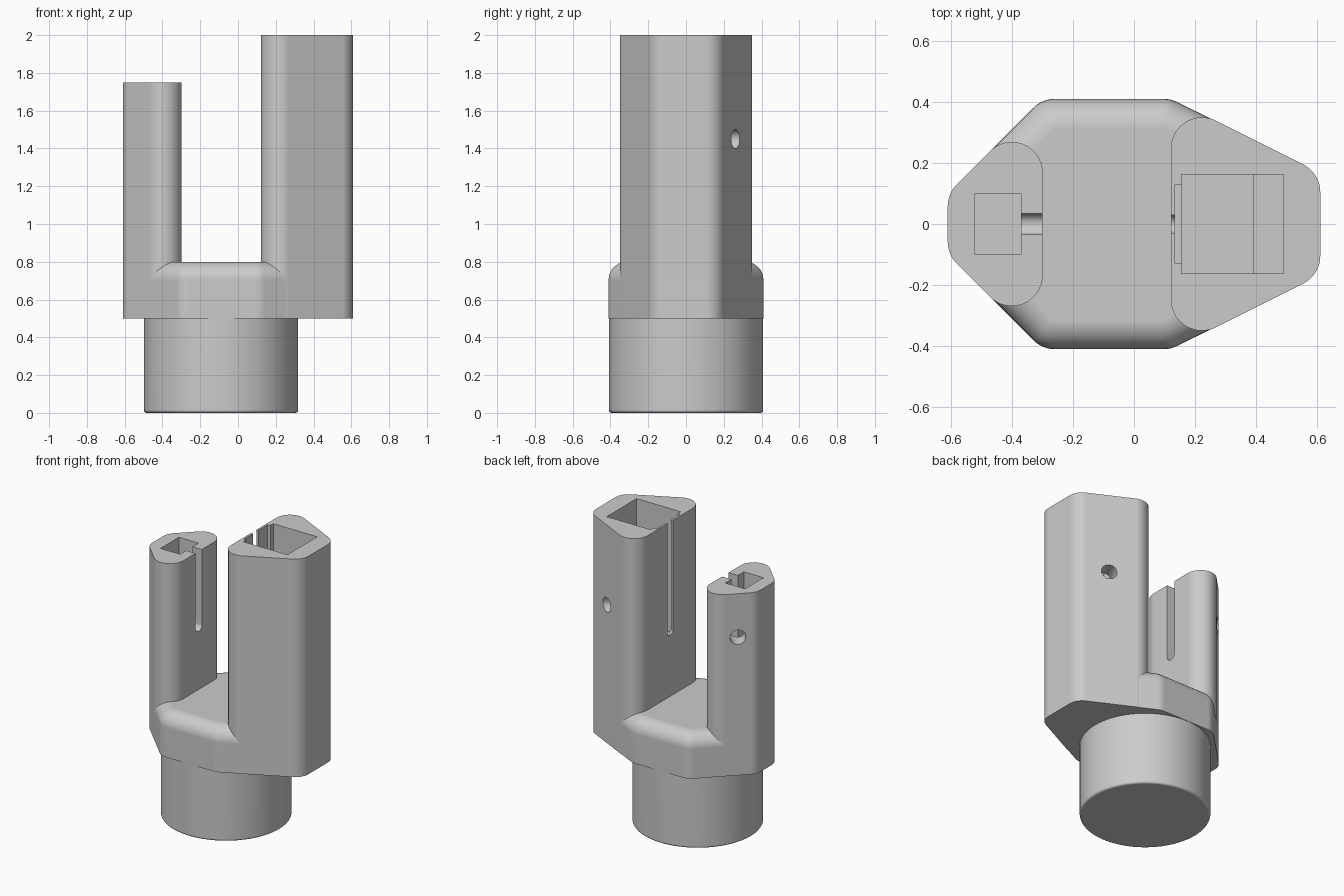
import bpy, bmesh, math
from mathutils import Matrix, Vector

old = bpy.data.objects.get("Cube")
if old:
    bpy.data.objects.remove(old, do_unlink=True)

COLOUR = (0.6, 0.6, 0.6, 1)
grey = bpy.data.materials.new("plain grey")
grey.use_nodes = True
grey.diffuse_color = COLOUR
grey.node_tree.nodes["Principled BSDF"].inputs["Base Color"].default_value = COLOUR


def make_object(name, bm):
    bmesh.ops.recalc_face_normals(bm, faces=bm.faces[:])
    mesh = bpy.data.meshes.new(name)
    bm.to_mesh(mesh)
    bm.free()
    mesh.materials.append(grey)
    obj = bpy.data.objects.new(name, mesh)
    bpy.context.collection.objects.link(obj)
    return obj


def rounded(corners, radius=0.1, steps=8):
    """Round every corner of a closed convex outline with an arc."""
    pts = []
    for i, c in enumerate(corners):
        c = Vector(c)
        a = (Vector(corners[i - 1]) - c).normalized()
        b = (Vector(corners[(i + 1) % len(corners)]) - c).normalized()
        half = a.angle(b) / 2
        centre = c + (a + b).normalized() * radius / math.sin(half)
        start = c + a * radius / math.tan(half) - centre
        end = c + b * radius / math.tan(half) - centre
        for k in range(steps + 1):
            t = k / steps
            pts.append(centre + (start * (1 - t) + end * t).normalized() * radius)
    return pts


def mirrored(half):
    """Complete an outline from its +y half."""
    return half + [(x, -y) for x, y in reversed(half)]


def prism(name, pts, z0, z1, top_round=0):
    bm = bmesh.new()
    low = [bm.verts.new((p[0], p[1], z0)) for p in pts]
    top = [bm.verts.new((p[0], p[1], z1)) for p in pts]
    bm.faces.new(low[::-1])
    cap = bm.faces.new(top)
    for i in range(len(pts)):
        bm.faces.new((low[i - 1], low[i], top[i], top[i - 1]))
    if top_round:
        bm.normal_update()
        bmesh.ops.recalc_face_normals(bm, faces=bm.faces[:])
        bmesh.ops.bevel(bm, geom=list(cap.edges), offset=top_round, segments=8,
                        profile=0.5, affect='EDGES', clamp_overlap=False)
    return make_object(name, bm)


def box(name, x0, x1, half_y, z0, z1):
    return prism(name, mirrored([(x0, half_y), (x1, half_y)]), z0, z1)


def rod(name, centre, axis, radius, length):
    bm = bmesh.new()
    bmesh.ops.create_cone(bm, cap_ends=True, segments=32, radius1=radius,
                          radius2=radius, depth=length)
    rot = Vector(axis).to_track_quat('Z', 'Y').to_matrix()
    bmesh.ops.rotate(bm, verts=bm.verts, matrix=rot)
    bmesh.ops.translate(bm, verts=bm.verts, vec=centre)
    return make_object(name, bm)


def slot(x0, x1, width, top, bottom):
    """Upright slot with a round bottom, running along x."""
    r = width / 2
    arc = [math.pi * (1 + k / 16) for k in range(17)]
    pts = [(r * math.cos(a), bottom + r + r * math.sin(a)) for a in arc]
    obj = prism("slot_cutter", pts + [(r, top), (-r, top)], x0, x1)
    obj.data.transform(Matrix(((0, 0, 1, 0), (1, 0, 0, 0), (0, 1, 0, 0), (0, 0, 0, 1))))
    return obj


def cut(target, cutters):
    """Subtract the cutters one after another, then bake and discard them."""
    for c in cutters:
        c.hide_render = True
        mod = target.modifiers.new("cut", 'BOOLEAN')
        mod.operation, mod.solver, mod.object = 'DIFFERENCE', 'EXACT', c
    graph = bpy.context.evaluated_depsgraph_get()
    baked = bpy.data.meshes.new_from_object(target.evaluated_get(graph))
    target.modifiers.clear()
    target.data = baked
    for c in cutters:
        bpy.data.objects.remove(c, do_unlink=True)


# Round foot with a softened lower rim
bm = bmesh.new()
bmesh.ops.create_cone(bm, cap_ends=True, segments=96, radius1=0.408, radius2=0.408, depth=0.5)
bmesh.ops.translate(bm, verts=bm.verts, vec=(-0.09, 0, 0.25))
rim = [e for e in bm.edges if all(v.co.z < 0.01 for v in e.verts)]
bmesh.ops.bevel(bm, geom=rim, offset=0.015, segments=4, profile=0.5, affect='EDGES')
foot = make_object("foot", bm)

# Base block with rounded top rim
outline = mirrored([(-0.61, 0.1), (-0.3, 0.41), (0.12, 0.41), (0.61, 0.167)])
base = prism("base_block", rounded(outline), 0.5, 0.8, top_round=0.096)

# Short column: pocket, slot and screw hole
short = prism("short_column", rounded(mirrored(
    [(-0.61, 0.1), (-0.441, 0.269), (-0.299, 0.269)])), 0.5, 1.75)
cut(short, [box("pocket_cutter", -0.52, -0.37, 0.1, 1.15, 1.9),
            slot(-0.4, -0.25, 0.07, 1.95, 1.2),
            rod("hole_cutter", (-0.525, 0.185, 1.45), (1, -1, 0), 0.05, 0.38)])

# Tall column: stepped pocket, shallow recess, slot and screw hole
tall = prism("tall_column", rounded(mirrored(
    [(0.121, 0.349), (0.247, 0.349), (0.61, 0.167)])), 0.5, 2.0)
cut(tall, [box("pocket_cutter", 0.155, 0.39, 0.162, 1.15, 2.2),
           box("pocket_step_cutter", 0.38, 0.49, 0.162, 1.25, 2.25),
           box("recess_cutter", 0.135, 0.2, 0.13, 1.17, 2.3),
           slot(0.07, 0.19, 0.06, 2.35, 1.22),
           rod("hole_cutter", (0.42, 0.26, 1.45), (1, 2, 0), 0.05, 0.32)])

# Smooth curved walls, crisp edges, flat faces kept flat
for obj in (foot, base, short, tall):
    bpy.ops.object.select_all(action='DESELECT')
    obj.select_set(True)
    bpy.context.view_layer.objects.active = obj
    bpy.ops.object.shade_smooth_by_angle(angle=math.radians(30))
    normals = obj.modifiers.new("flat_faces", 'WEIGHTED_NORMAL')
    normals.keep_sharp = True
